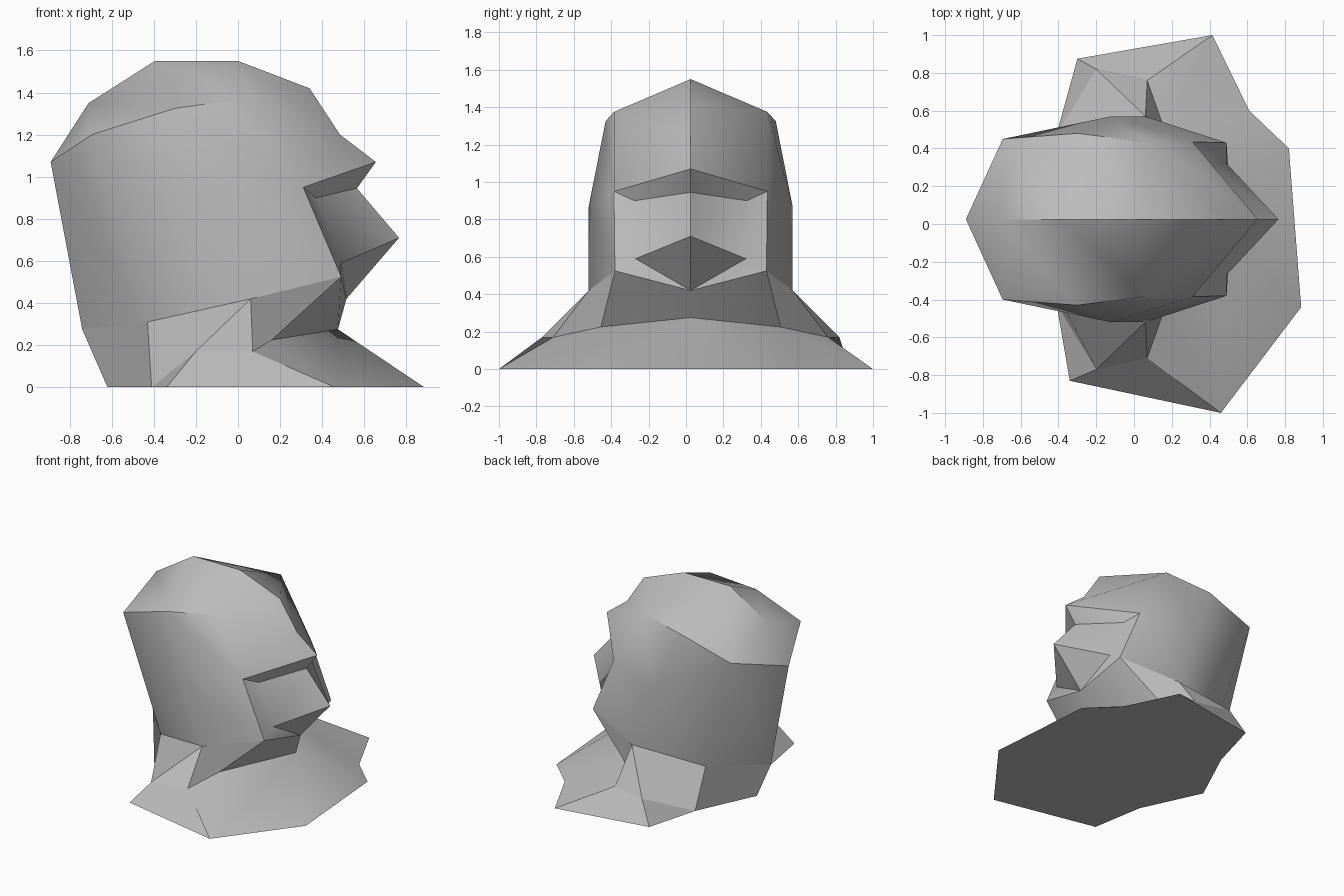
import bpy, bmesh, math

if "Cube" in bpy.data.objects:
    bpy.data.objects.remove(bpy.data.objects["Cube"])

MID = 0.025  # symmetry plane of the head

grey = bpy.data.materials.new("stone_grey")
grey.diffuse_color = (0.5, 0.5, 0.5, 1)
grey.use_nodes = True
grey.node_tree.nodes["Principled BSDF"].inputs["Base Color"].default_value = grey.diffuse_color

# Half-head landmarks: x, half width, z
P = dict(
    crown_b=(-.395, 0, 1.55), crown_f=(0, 0, 1.55), hair=(.34, 0, 1.42), forehead=(.485, 0, 1.2),
    brow=(.655, 0, 1.07), bridge=(.565, 0, .945), nose=(.765, 0, .71), chin=(.515, 0, .42),
    back_top=(-.71, 0, 1.35), back=(-.89, 0, 1.07), nape=(-.74, 0, .275), back_base=(-.62, 0, 0),
    throat=(.475, 0, .275),
    temple_b=(-.3, .455, 1.325), temple_f=(.06, .41, 1.375), back_side=(-.695, .425, 1.2),
    ear=(-.12, .545, .87), jaw_b=(.06, .545, .42), nape_side=(-.43, .35, .31),
    brow_side=(.31, .41, .95), eye=(.37, .3, .9), cheek=(.49, .295, .59), jaw=(.49, .405, .525),
    neck=(.16, .48, .225), shoulder_f=(.07, .735, .17), shoulder_b=(-.2, .795, .17),
    base_b=(-.41, .45, 0),
)
# Collar rim on the ground, uneven between the two sides
RIM = {-1: dict(rim_b=(-.34, -.83, 0), rim_m=(.46, -1, 0), rim_f=(.885, -.44, 0)),
       1: dict(rim_b=(-.3, .875, 0), rim_m=(.415, 1, 0), rim_n=(.61, .6, 0), rim_f=(.82, .4, 0))}


def point(name, side):
    if name in RIM[side]:
        return RIM[side][name]
    x, w, z = P[name]
    return (x, MID + side * w, z)


def build(name, faces, extra=(), angle=40):
    """Mirror the named faces to both sides, then add one-off faces as (name, side) loops."""
    bm = bmesh.new()
    verts = {}

    def vert(co):
        key = tuple(round(c, 4) for c in co)
        if key not in verts:
            verts[key] = bm.verts.new(co)
        return verts[key]

    for side in (-1, 1):
        for f in faces:
            loop = [vert(point(n, side)) for n in f.split()]
            bm.faces.new(loop if side == -1 else loop[::-1])
    for f in extra:
        bm.faces.new([vert(point(n, s)) for n, s in f])
    bm.normal_update()
    me = bpy.data.meshes.new(name)
    bm.to_mesh(me)
    bm.free()
    me.materials.append(grey)
    ob = bpy.data.objects.new(name, me)
    bpy.context.collection.objects.link(ob)
    bpy.ops.object.select_all(action='DESELECT')
    ob.select_set(True)
    bpy.context.view_layer.objects.active = ob
    bpy.ops.object.shade_smooth_by_angle(angle=math.radians(angle))
    return ob


# Skull and face (loops run counter-clockwise seen from the -y side)
build("head", [
    "crown_b temple_b temple_f crown_f",
    "crown_f temple_f forehead hair",
    "forehead temple_f brow_side brow",
    "temple_b ear brow_side temple_f",
    "ear jaw_b jaw brow_side",
    "back_top back_side temple_b crown_b",
    "back_top back back_side",
    "temple_b back_side ear",
    "back_side nape_side jaw_b ear",
    "back nape nape_side back_side",
    "brow brow_side eye",
    "brow_side jaw cheek eye",
    "brow eye bridge",
    "bridge eye cheek nose",
    "nose cheek chin",
    "cheek jaw chin",
])

# Neck walls under the jaw line
build("neck", [
    "nape back_base base_b nape_side",
    "nape_side base_b shoulder_b jaw_b",
    "jaw_b shoulder_b shoulder_f",
    "jaw_b shoulder_f neck jaw",
    "jaw neck throat chin",
])

# Spread collar around the neck, closed by a flat underside
right_front = [("throat", -1), ("neck", -1), ("rim_m", -1), ("rim_f", -1)]
left_front = [[("neck", 1), ("rim_n", 1), ("rim_m", 1)],
              [("neck", 1), ("throat", 1), ("rim_f", 1), ("rim_n", 1)]]
left_front = [f[::-1] if i else f for i, f in enumerate(left_front)]
left_front[1] = left_front[1][::-1]
underside = [("back_base", 1), ("base_b", 1), ("rim_b", 1), ("rim_m", 1), ("rim_n", 1), ("rim_f", 1),
             ("rim_f", -1), ("rim_m", -1), ("rim_b", -1), ("base_b", -1)]
build("collar", [
    "base_b rim_b shoulder_b",
    "shoulder_b rim_b rim_m shoulder_f",
    "shoulder_f rim_m neck",
], [right_front, *left_front, [("throat", -1), ("rim_f", -1), ("rim_f", 1)], underside], 30)
